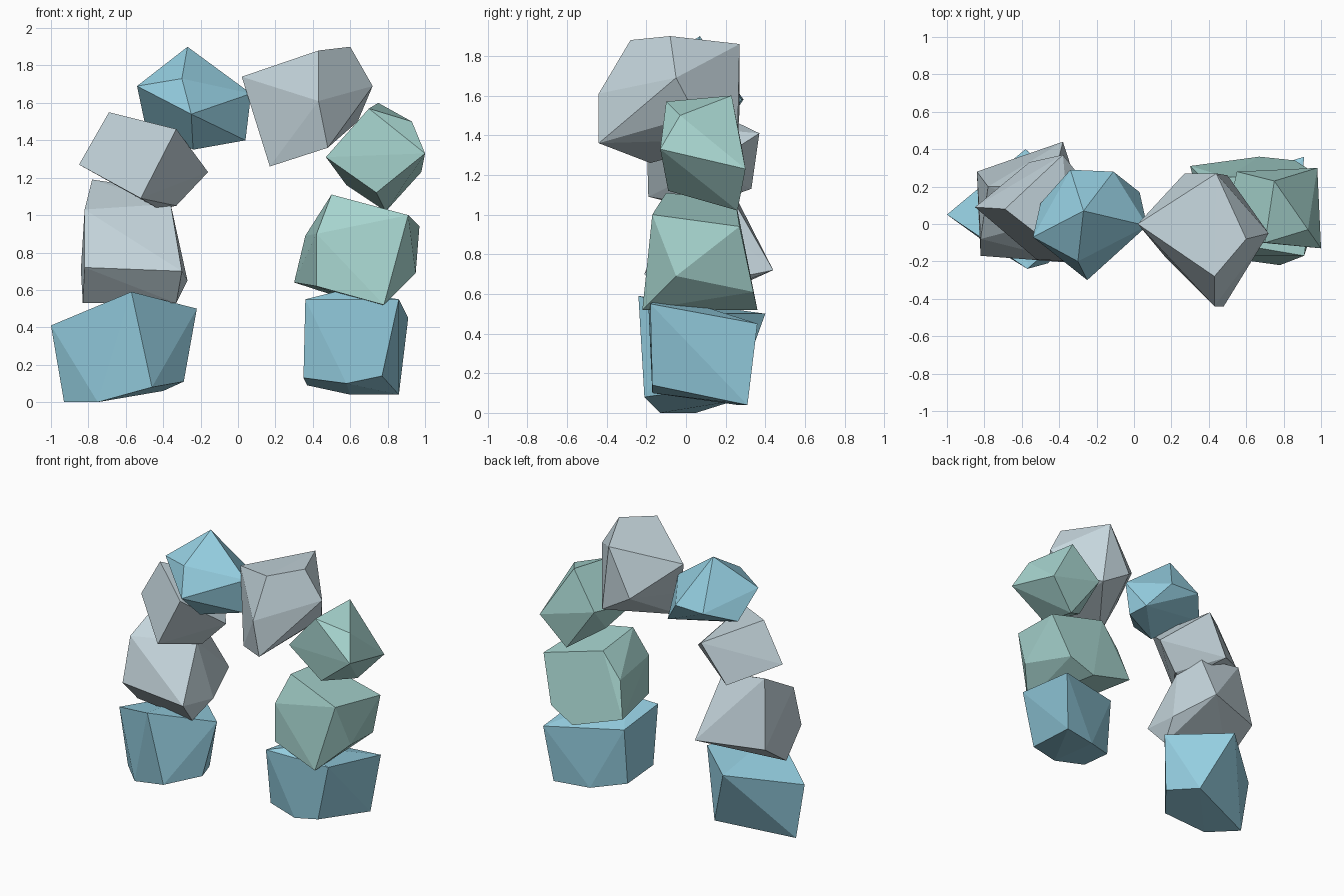
import bpy, bmesh, math


def material(name, rgb):
    m = bpy.data.materials.new(name)
    m.diffuse_color = (*rgb, 1)
    return m


blue = material("blue stone", (0.30, 0.62, 0.75))
grey = material("pale grey stone", (0.56, 0.67, 0.72))
green = material("sea green stone", (0.39, 0.67, 0.63))


def stone(name, mat, *corners):
    """A rough-cut faceted block: the convex hull of its corners."""
    bm = bmesh.new()
    for c in corners:
        bm.verts.new(c)
    hull = bmesh.ops.convex_hull(bm, input=bm.verts[:])
    unused = {g for g in hull["geom_interior"] + hull["geom_unused"]
              if isinstance(g, bmesh.types.BMVert)}
    bmesh.ops.delete(bm, geom=list(unused), context='VERTS')
    bmesh.ops.dissolve_limit(bm, angle_limit=math.radians(4),
                             verts=bm.verts[:], edges=bm.edges[:])
    bmesh.ops.recalc_face_normals(bm, faces=bm.faces[:])
    me = bpy.data.meshes.new(name)
    bm.to_mesh(me)
    bm.free()
    me.materials.append(mat)
    ob = bpy.data.objects.new(name, me)
    bpy.context.collection.objects.link(ob)
    return ob


# Left leg, from the ground up
stone("left_base_stone", blue,
      (-1, .05, .41), (-.58, .40, .50), (-.22, .07, .50), (-.57, -.24, .59),
      (-.93, .05, 0), (-.75, -.13, 0), (-.46, -.21, .08), (-.29, 0, .11),
      (-.40, .24, .06))
stone("left_lower_stone", grey,
      (-.82, -.17, .72), (-.30, -.21, .70), (-.82, -.08, 1.03), (-.36, .04, 1.06),
      (-.78, .20, 1.19), (-.44, .20, 1.14), (-.38, .44, .72), (-.84, .28, .71),
      (-.27, .10, .65), (-.33, -.06, .53), (-.83, .02, .53))
stone("left_upper_stone", grey,
      (-.69, .08, 1.55), (-.85, .09, 1.27), (-.52, -.19, 1.09), (-.33, -.20, 1.46),
      (-.16, .09, 1.23), (-.33, .05, 1.05), (-.42, .05, 1.03), (-.38, .37, 1.41),
      (-.56, .33, 1.13))

# Crown of the arch
stone("left_crown_stone", blue,
      (-.27, .07, 1.90), (-.54, -.07, 1.69), (-.30, -.20, 1.73), (-.25, -.30, 1.54),
      (.07, -.01, 1.65), (-.34, .29, 1.58), (-.11, .28, 1.58), (.03, .17, 1.40),
      (-.50, .11, 1.50), (-.24, -.10, 1.35), (.04, 0, 1.40))
stone("right_crown_stone", grey,
      (.43, -.28, 1.88), (.43, -.44, 1.61), (.48, -.44, 1.36), (.60, -.08, 1.90),
      (.72, -.05, 1.69), (.02, 0, 1.74), (.17, -.18, 1.26), (.44, .27, 1.86),
      (.27, .27, 1.52), (.50, .26, 1.38), (.64, .05, 1.50), (.11, -.06, 1.48))

# Right leg, from the top down
stone("right_upper_stone", green,
      (.75, .23, 1.60), (.70, -.10, 1.57), (.93, -.03, 1.50), (1, -.13, 1.33),
      (.98, .30, 1.23), (.47, -.08, 1.31), (.74, -.09, 1.12), (.79, .26, 1.02),
      (.58, .10, 1.16), (.55, .28, 1.35))
stone("right_lower_stone", green,
      (.50, -.10, 1.11), (.91, -.17, 1.0), (.97, .27, .94), (.95, -.05, .69),
      (.78, -.22, .52), (.42, -.17, .62), (.42, -.17, .90), (.30, .31, .64),
      (.67, .36, .52), (.86, .34, .61), (.50, .25, 1.07), (.36, .25, .89))
stone("right_base_stone", blue,
      (.36, -.19, .55), (.56, -.11, .60), (.86, -.18, .55), (.91, .36, .45),
      (.77, -.17, .14), (.58, -.17, .10), (.35, -.12, .13), (.86, .31, .04),
      (.60, .26, .04), (.37, .15, .09), (.37, .19, .50))
